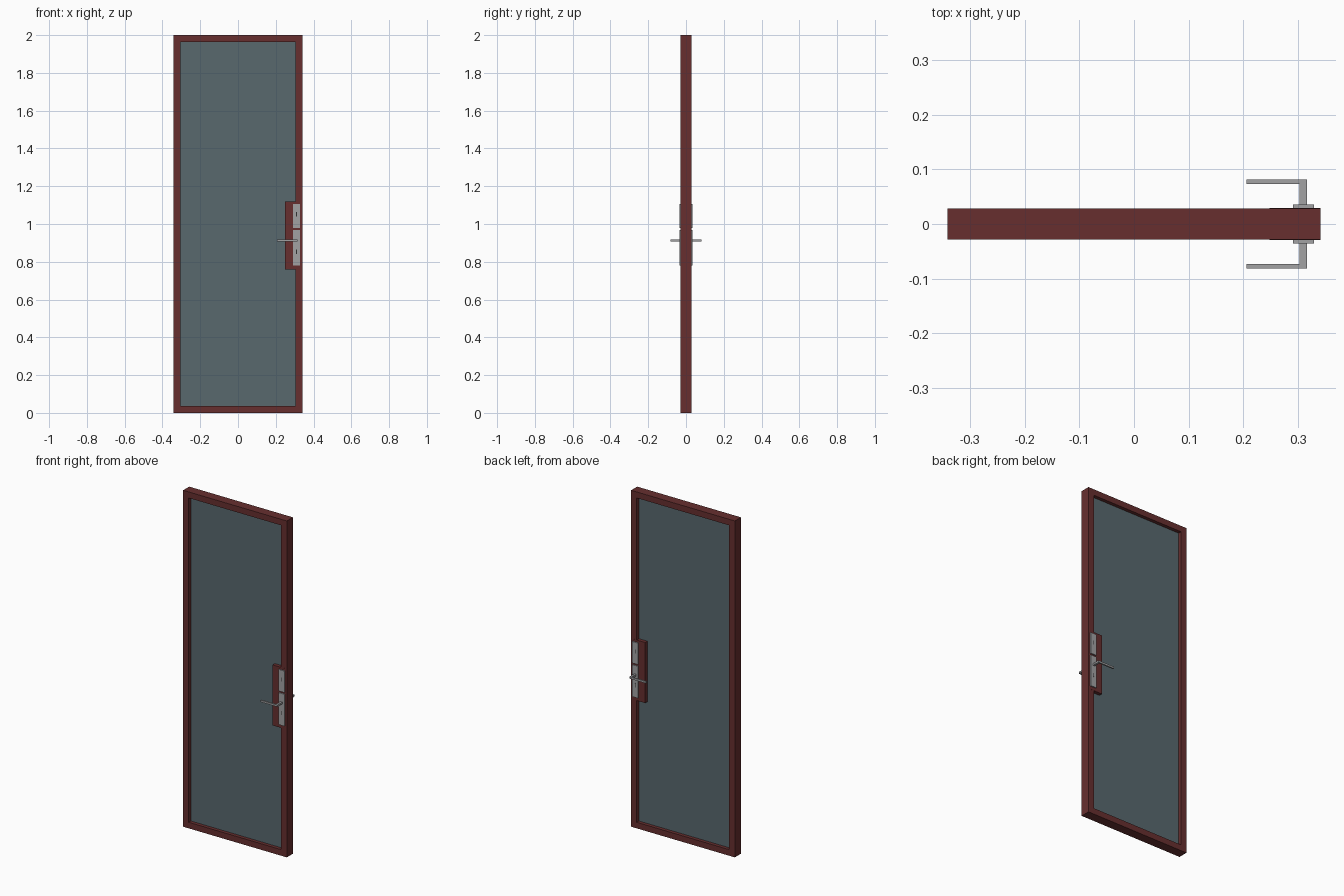
import bpy
import bmesh
from mathutils import Vector

cube = bpy.data.objects.get("Cube")
if cube:
    bpy.data.objects.remove(cube, do_unlink=True)


def material(name, rgb):
    m = bpy.data.materials.new(name)
    m.use_nodes = True
    colour = (*rgb, 1.0)
    m.diffuse_color = colour
    m.node_tree.nodes["Principled BSDF"].inputs["Base Color"].default_value = colour
    return m


WOOD = material("red_brown_wood", (0.135, 0.028, 0.028))
GLASS = material("slate_glass", (0.098, 0.140, 0.155))
METAL = material("satin_metal", (0.36, 0.36, 0.37))
DARK = material("keyhole_dark", (0.03, 0.03, 0.03))


def finish(name, bm, mat):
    bmesh.ops.recalc_face_normals(bm, faces=bm.faces[:])
    mesh = bpy.data.meshes.new(name)
    bm.to_mesh(mesh)
    bm.free()
    mesh.materials.append(mat)
    ob = bpy.data.objects.new(name, mesh)
    bpy.context.collection.objects.link(ob)
    return ob


def box(name, lo, hi, mat):
    lo, hi = Vector(lo), Vector(hi)
    bm = bmesh.new()
    bmesh.ops.create_cube(bm, size=1)
    for v in bm.verts:
        v.co = (lo + hi) / 2 + v.co * (hi - lo)
    return finish(name, bm, mat)


def extruded(name, polygons, offset, mat):
    """Extrude faces sharing a list of points along one vector."""
    bm = bmesh.new()
    faces = [bm.faces.new([bm.verts.new(p) for p in poly]) for poly in polygons]
    bmesh.ops.remove_doubles(bm, verts=bm.verts[:], dist=0.0001)
    geom = bmesh.ops.extrude_face_region(bm, geom=bm.faces[:], use_keep_orig=True)["geom"]
    bmesh.ops.translate(bm, verts=[g for g in geom if isinstance(g, bmesh.types.BMVert)], vec=offset)
    return finish(name, bm, mat)


HALF_W, HALF_D, HEIGHT = 0.341, 0.0285, 2.0

# Door frame: a rectangular ring with mitred corners
def corners(x0, x1, z0, z1):
    return [(x, -HALF_D, z) for x, z in ((x0, z0), (x1, z0), (x1, z1), (x0, z1))]


outer = corners(-HALF_W, HALF_W, 0, HEIGHT)
inner = corners(-0.304, 0.304, 0.036, HEIGHT - 0.036)
ring = [(outer[i], outer[(i + 1) % 4], inner[(i + 1) % 4], inner[i]) for i in range(4)]
extruded("door_frame", ring, (0, 2 * HALF_D, 0), WOOD)

# Glass panel, set back from both faces
box("glass_panel", (-0.306, -0.008, 0.034), (0.306, 0.008, HEIGHT - 0.034), GLASS)

# Block that carries the lock
box("lock_block", (0.248, -0.029, 0.76), (HALF_W, 0.029, 1.12), WOOD)

# Lock plates, keyholes and lever handles on both faces
for side, s in (("front", -1), ("back", 1)):
    for part, z0, z1, key in (("upper", 0.979, 1.107, 1.052), ("lower", 0.779, 0.969, 0.852)):
        box(f"{side}_{part}_plate", (0.291, s * 0.028, z0), (0.329, s * 0.0352, z1), METAL)
        box(f"{side}_{part}_keyhole", (0.307, s * 0.035, key - 0.012),
            (0.312, s * 0.0356, key + 0.012), DARK)
    lever = [(0.303, 0.035), (0.316, 0.035), (0.316, 0.0815),
             (0.206, 0.0815), (0.206, 0.0735), (0.303, 0.0735)]
    extruded(f"{side}_lever_handle", [[(x, s * y, 0.908) for x, y in lever]], (0, 0, 0.011), METAL)
